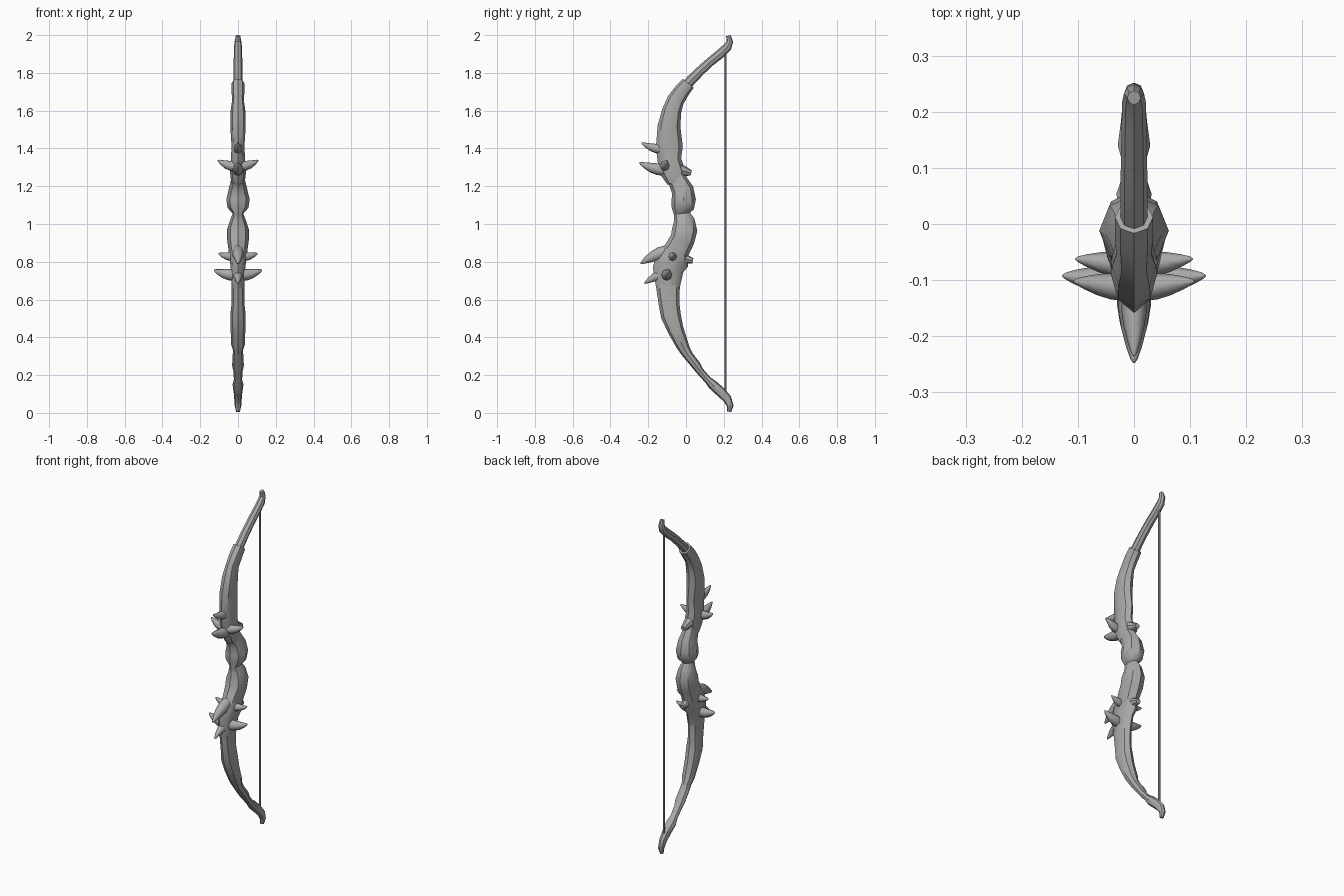
import bpy, bmesh, math
from mathutils import Vector

grey = bpy.data.materials.new("bone_grey")
grey.diffuse_color = (0.4, 0.4, 0.4, 1)


def tube(name, path, sides=8, angle=40):
    """Loft elliptical rings along path: items are (centre, side radius, depth radius)."""
    bm = bmesh.new()
    rings = []
    for i, (c, rx, rd) in enumerate(path):
        t = (path[min(i + 1, len(path) - 1)][0] - path[max(i - 1, 0)][0]).normalized()
        side = Vector((1, 0, 0)) if abs(t.x) < 0.5 else Vector((0, 1, 0))
        side = (side - t * side.dot(t)).normalized()
        up = t.cross(side)
        rings.append([bm.verts.new(c + side * rx * math.cos(a) + up * rd * math.sin(a))
                      for a in (k * math.tau / sides for k in range(sides))])
    for a, b in zip(rings, rings[1:]):
        for k in range(sides):
            j = (k + 1) % sides
            bm.faces.new((a[k], a[j], b[j], b[k]))
    bm.faces.new(rings[0])
    bm.faces.new(rings[-1])
    bmesh.ops.recalc_face_normals(bm, faces=bm.faces)
    me = bpy.data.meshes.new(name)
    bm.to_mesh(me)
    bm.free()
    ob = bpy.data.objects.new(name, me)
    bpy.context.collection.objects.link(ob)
    me.materials.append(grey)
    bpy.context.view_layer.objects.active = ob
    ob.select_set(True)
    bpy.ops.object.shade_smooth_by_angle(angle=math.radians(angle))
    ob.select_set(False)
    return ob


def limb(name, rows):
    tube(name, [(Vector((0, y, z)), rx, rd) for y, z, rx, rd in rows])


# Bow body, rows of (y, z, half width, half depth)
limb("lower_limb", [
    (0.228, 0.006, 0.010, 0.011), (0.235, 0.035, 0.017, 0.017), (0.218, 0.075, 0.020, 0.024),
    (0.185, 0.11, 0.023, 0.027), (0.14, 0.15, 0.029, 0.026), (0.115, 0.175, 0.022, 0.019),
    (0.075, 0.22, 0.024, 0.020), (0.055, 0.25, 0.031, 0.024), (0.015, 0.30, 0.029, 0.025),
    (-0.005, 0.33, 0.026, 0.029), (-0.02, 0.36, 0.036, 0.034), (-0.055, 0.44, 0.039, 0.043),
    (-0.08, 0.515, 0.041, 0.053), (-0.09, 0.58, 0.034, 0.055), (-0.096, 0.68, 0.034, 0.064)])
limb("grip", [
    (-0.096, 0.66, 0.033, 0.062), (-0.095, 0.76, 0.038, 0.082), (-0.07, 0.81, 0.044, 0.088),
    (-0.05, 0.86, 0.050, 0.068), (-0.018, 0.92, 0.058, 0.065), (-0.007, 0.97, 0.058, 0.067),
    (-0.01, 1.02, 0.042, 0.055), (-0.022, 1.055, 0.028, 0.043), (-0.018, 1.085, 0.055, 0.060),
    (-0.012, 1.13, 0.062, 0.064), (-0.018, 1.18, 0.050, 0.059), (-0.045, 1.23, 0.038, 0.050),
    (-0.058, 1.25, 0.034, 0.056)])
limb("upper_limb", [
    (-0.055, 1.22, 0.036, 0.045), (-0.068, 1.27, 0.042, 0.064), (-0.088, 1.34, 0.038, 0.063),
    (-0.088, 1.41, 0.034, 0.071), (-0.09, 1.52, 0.041, 0.060), (-0.075, 1.60, 0.039, 0.051),
    (-0.055, 1.655, 0.031, 0.046), (-0.025, 1.70, 0.034, 0.042), (0.012, 1.745, 0.034, 0.037)])
limb("upper_tip", [
    (-0.015, 1.715, 0.024, 0.026), (0.03, 1.765, 0.024, 0.027), (0.075, 1.81, 0.024, 0.025),
    (0.13, 1.86, 0.023, 0.024), (0.18, 1.90, 0.022, 0.025), (0.218, 1.935, 0.021, 0.024),
    (0.232, 1.965, 0.018, 0.017), (0.225, 1.997, 0.012, 0.013)])


def spike(name, base, tip, r, lift):
    """Curved thorn bulging below the straight line from base to tip."""
    base, tip = Vector(base), Vector(tip)
    path = []
    for t, s in ((0, 1), (0.3, 1), (0.55, 0.82), (0.8, 0.5), (0.95, 0.24), (1, 0.08)):
        c = base.lerp(tip, t)
        c.z -= lift * 4 * t * (1 - t)
        path.append((c, r * s * 0.9, r * s))
    tube(name, path, 8, 60)


# Front thorns
for n, (y0, z0, y1, z1, r) in enumerate([
        (-0.12, 1.395, -0.235, 1.43, 0.025), (-0.11, 1.285, -0.247, 1.325, 0.031),
        (-0.10, 0.855, -0.24, 0.79, 0.034), (-0.11, 0.735, -0.22, 0.685, 0.026)]):
    spike(f"front_thorn_{n}", (0, y0, z0), (0, y1, z1), r, 0.008 if n < 2 else -0.008)

# Side thorns, mirrored left and right
for n, (y, z, x1, z1, r) in enumerate([
        (-0.11, 1.305, 0.107, 1.338, 0.026), (-0.07, 0.83, 0.104, 0.845, 0.024),
        (-0.10, 0.73, 0.127, 0.757, 0.030)]):
    for s, side in ((1, "right"), (-1, "left")):
        spike(f"{side}_thorn_{n}", (0.01 * s, y - 0.005, z), (x1 * s, y + 0.008, z1), r, 0.008)

# Small knobs on the string side
for n, (y, z, y1, z1) in enumerate([(-0.03, 1.285, 0.028, 1.27), (-0.03, 0.82, 0.036, 0.805)]):
    tube(f"back_knob_{n}", [(Vector((0, y, z)), 0.03, 0.035), (Vector((0, y1, z1)), 0.015, 0.014)])

# Bowstring
tube("string", [(Vector((0, 0.209, z)), 0.006, 0.006) for z in (0.09, 1.925)], 8)
